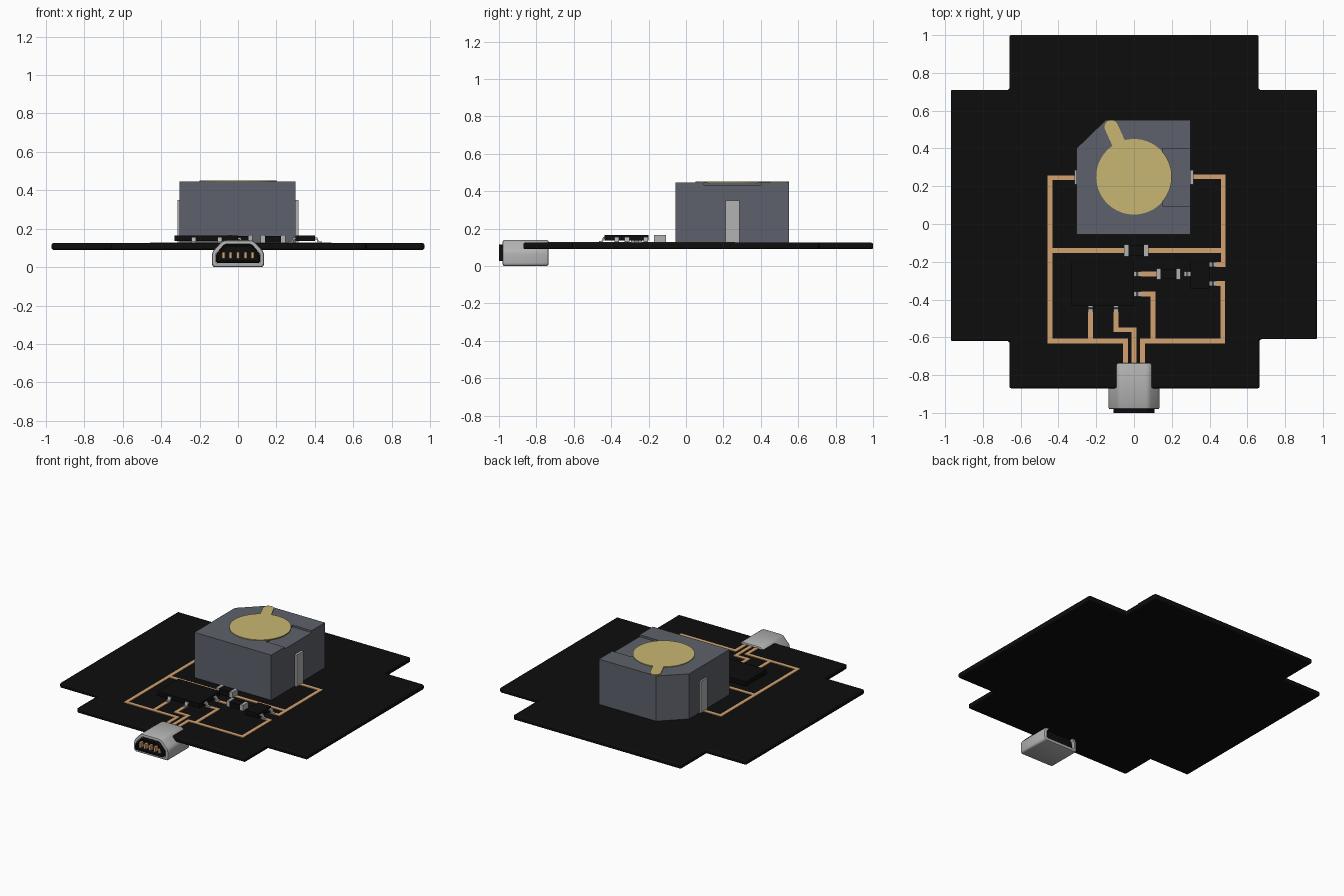
import bpy, bmesh, math
from mathutils import Matrix, Vector

if "Cube" in bpy.data.objects:
    bpy.data.objects.remove(bpy.data.objects["Cube"])


def mat(name, r, g, b):
    m = bpy.data.materials.new(name)
    m.diffuse_color = (r, g, b, 1)
    m.use_nodes = True
    m.node_tree.nodes["Principled BSDF"].inputs["Base Color"].default_value = m.diffuse_color
    return m


BLACK = mat("black", 0.004, 0.004, 0.004)
SLATE = mat("slate", 0.11, 0.12, 0.145)
COPPER = mat("copper", 0.65, 0.36, 0.16)
GOLD = mat("gold", 0.58, 0.47, 0.17)
METAL = mat("metal", 0.45, 0.45, 0.45)


def add_prism(bm, pts, lo, hi, frame=Matrix()):
    """Extrude a 2D outline from lo to hi along the local z of frame."""
    a = [bm.verts.new(frame @ Vector((x, y, lo))) for x, y in pts]
    b = [bm.verts.new(frame @ Vector((x, y, hi))) for x, y in pts]
    bm.faces.new(a)
    bm.faces.new(b)
    for i in range(len(pts)):
        j = (i + 1) % len(pts)
        bm.faces.new((a[i], a[j], b[j], b[i]))


def rect(x0, x1, y0, y1):
    return [(x0, y0), (x1, y0), (x1, y1), (x0, y1)]


def finish(name, bm, material, bevel=0, segs=2, smooth=False):
    bmesh.ops.recalc_face_normals(bm, faces=bm.faces)
    me = bpy.data.meshes.new(name)
    bm.to_mesh(me)
    bm.free()
    ob = bpy.data.objects.new(name, me)
    bpy.context.collection.objects.link(ob)
    me.materials.append(material)
    if bevel:
        m = ob.modifiers.new("bevel", "BEVEL")
        m.width, m.segments, m.limit_method = bevel, segs, "ANGLE"
    if smooth:
        bpy.context.view_layer.objects.active = ob
        bpy.ops.object.select_all(action="DESELECT")
        ob.select_set(True)
        bpy.ops.object.shade_smooth_by_angle(angle=math.radians(35))
    return ob


def prism(name, pts, lo, hi, material, **kw):
    bm = bmesh.new()
    add_prism(bm, pts, lo, hi)
    return finish(name, bm, material, **kw)


TOP = 0.125  # upper surface of the board

# Cross-shaped circuit board
prism("board", [(-.66, -.87), (.665, -.87), (.665, -.61), (.97, -.61), (.97, .71), (.66, .71),
                (.66, 1), (-.66, 1), (-.66, .71), (-.97, .71), (-.97, -.62), (-.66, -.62)],
      0.09, TOP, BLACK, bevel=0.01, segs=3, smooth=True)

# Copper traces: mitred strips along right-angled paths
H = 0.0125


def strip(path):
    p = [Vector(q) for q in path]
    n = []
    for a, b in zip(p, p[1:]):
        d = (b - a).normalized()
        n.append(Vector((-d.y, d.x)))
    off = [n[0]] + [u + v for u, v in zip(n, n[1:])] + [n[-1]]
    left = [q + o * H for q, o in zip(p, off)]
    right = [q - o * H for q, o in zip(p, off)]
    return [tuple(q) for q in left + right[::-1]]


bm = bmesh.new()
for path in (
    [(-.3, .245), (-.445, .245), (-.445, -.62), (-.045, -.62), (-.045, -.75)],
    [(-.445 + H, -.14), (-.05, -.14)],
    [(-.23, -.62 + H), (-.23, -.44)],
    [(0, -.75), (0, -.56), (-.095, -.56), (-.095, -.44)],
    [(.045, -.75), (.045, -.62), (.47, -.62), (.47, -.315), (.41, -.315)],
    [(.1, -.62 + H), (.1, -.37), (.01, -.37)],
    [(.3, .25), (.473, .25), (.473, -.215), (.41, -.215)],
    [(.06, -.14), (.473 - H, -.14)],
    [(.01, -.265), (.12, -.265)],
):
    add_prism(bm, strip(path), TOP - .002, TOP + .004)
finish("traces", bm, COPPER)

# Buzzer case with one cut corner and a shallow groove in its top
case = prism("buzzer_case", [(-.305, -.055), (.3, -.055), (.3, .55), (-.15, .55), (-.305, .4)],
             TOP, 0.446, SLATE)
cutter = prism("groove_cutter", rect(.15, .4, .095, .4), 0.432, 0.5, SLATE)
cutter.hide_render = True
cutter.hide_viewport = True
m = case.modifiers.new("groove", "BOOLEAN")
m.operation, m.object, m.solver = "DIFFERENCE", cutter, "EXACT"

# Gold sticker: disc with a rounded pull tab
ang, r, w, reach = math.radians(114.5), 0.2, 0.036, 0.29
gap = math.asin(w / r)
pts = []
for i in range(61):
    t = ang + gap + (2 * math.pi - 2 * gap) * i / 60
    pts.append((r * math.cos(t), .25 + r * math.sin(t)))
ex, ey = reach * math.cos(ang), .25 + reach * math.sin(ang)
for i in range(13):
    t = ang - math.pi / 2 + math.pi * i / 12
    pts.append((ex + w * math.cos(t), ey + w * math.sin(t)))
prism("sticker", pts, 0.444, 0.451, GOLD)

# Buzzer side terminals
bm = bmesh.new()
for s in (-1, 1):
    x0, x1 = sorted((s * .29, s * .316))
    add_prism(bm, rect(x0, x1, .21, .285), TOP, .35)
finish("buzzer_terminals", bm, METAL)

# Chip and transistor bodies
prism("chip_body", rect(-.33, 0, -.435, -.2), .135, .165, BLACK)
prism("transistor_body", rect(.3, .4, -.345, -.2), .135, .165, BLACK)

# Bent legs: thin Z profile swept across the leg width
leg = [(-.01, .145), (.008, .145), (.016, TOP), (.036, TOP),
       (.036, TOP + .009), (.021, TOP + .009), (.013, .154), (-.01, .154)]
bm = bmesh.new()
for x, y, deg in ((0, -.265, 0), (0, -.37, 0), (-.23, -.43, -90), (-.095, -.43, -90),
                  (.4, -.215, 0), (.4, -.315, 0), (.3, -.265, 180)):
    f = (Matrix.Translation((x, y, 0)) @ Matrix.Rotation(math.radians(deg), 4, "Z")
         @ Matrix.Rotation(math.radians(90), 4, "X"))
    add_prism(bm, leg, -.0125, .0125, f)
finish("legs", bm, METAL)

# Two surface-mount resistors: dark body between metal end caps
body, caps = bmesh.new(), bmesh.new()
for x, y, w in ((.012, -.14, .064), (.182, -.265, .06)):
    add_prism(body, rect(x - .045, x + .045, y - w / 2 + .003, y + w / 2 - .003), TOP, .161)
    for s in (-1, 1):
        cx = x + s * .053
        add_prism(caps, rect(cx - .011, cx + .011, y - w / 2, y + w / 2), TOP, .166)
finish("resistor_bodies", body, BLACK)
finish("resistor_caps", caps, METAL)


# Plug connector: rounded D profile, inset by d, in the xz plane
def d_profile(d, rad):
    hw = .135 - d
    k = d * .45
    c = [(-hw, d), (hw, d), (hw, .08 - k), (.078 - k, .14 - d), (-.078 + k, .14 - d), (-hw, .08 - k)]
    out = []
    for i, p in enumerate(c):
        p, a, b = Vector(p), Vector(c[i - 1]), Vector(c[(i + 1) % 6])
        p0, p1 = p + (a - p).normalized() * rad, p + (b - p).normalized() * rad
        for j in range(5):
            t = j / 4
            out.append(p0 * (1 - t) ** 2 + p * 2 * t * (1 - t) + p1 * t * t)
    return out


def loft(name, rings, material, closed):
    """Skin a list of (y, inset, corner radius) rings."""
    bm = bmesh.new()
    loops = [[bm.verts.new((q.x, y, q.y)) for q in d_profile(d, rad)] for y, d, rad in rings]
    pairs = list(zip(loops, loops[1:]))
    if closed:
        pairs.append((loops[-1], loops[0]))
    else:
        bm.faces.new(loops[0])
        bm.faces.new(loops[-1])
    for a, b in pairs:
        for i in range(len(a)):
            j = (i + 1) % len(a)
            bm.faces.new((a[i], a[j], b[j], b[i]))
    return finish(name, bm, material, smooth=True)


loft("plug_shell", [(-.972, 0, .018), (-.745, 0, .018), (-.738, .003, .017), (-.735, .009, .015),
                    (-.735, .02, .01), (-.98, .02, .01), (-.98, .009, .015), (-.978, .003, .017)],
     METAL, True)
loft("plug_core", [(-.76, .021, .01), (-1, .026, .01), (-1, .036, .008), (-.965, .036, .008)],
     BLACK, False)

# Five gold contacts inside the plug
bm = bmesh.new()
for i in range(5):
    x = (i - 2) * .038
    add_prism(bm, rect(x - .008, x + .008, -.995, -.96), .045, .08)
finish("contacts", bm, COPPER)
